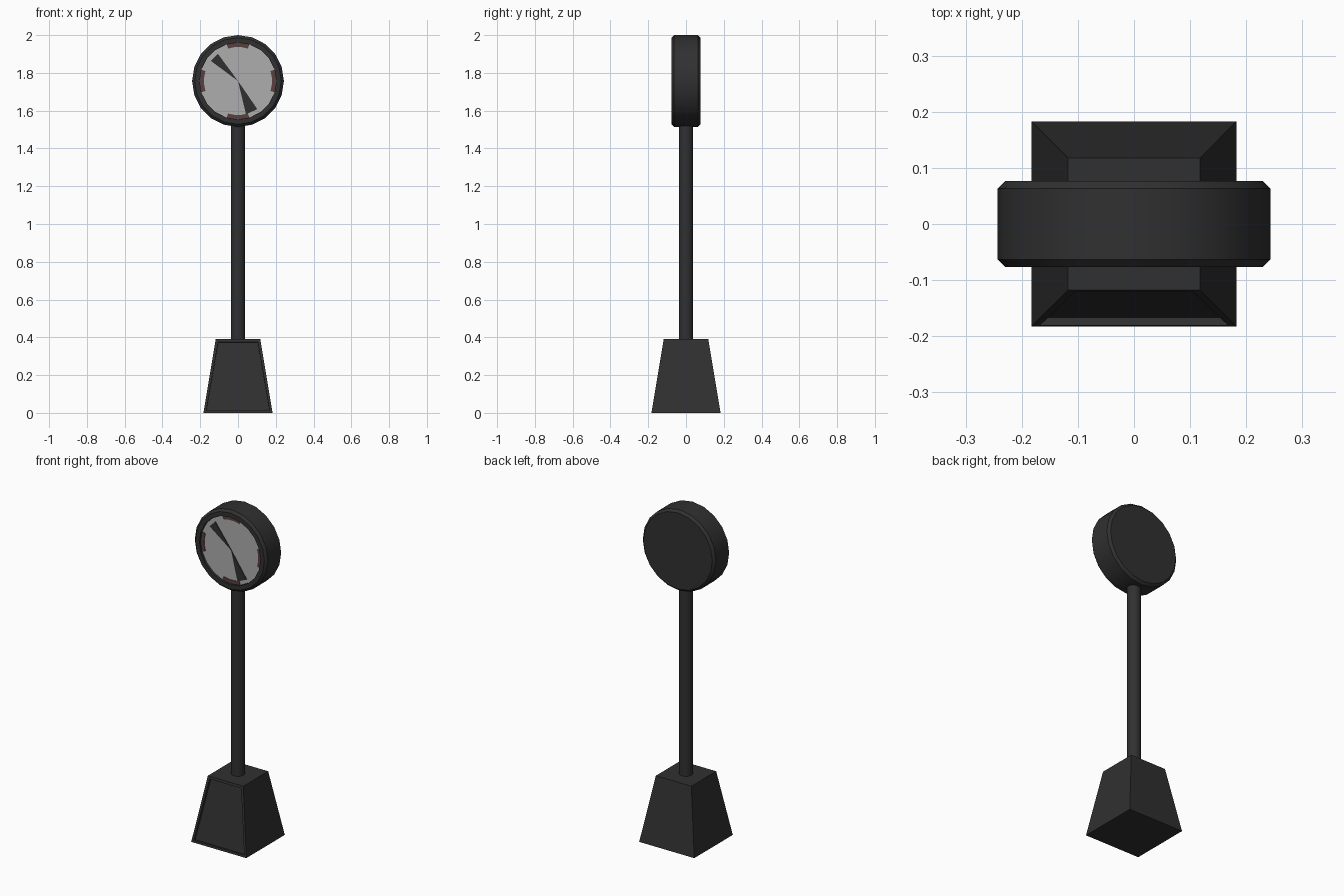
import bpy, bmesh
from math import sin, cos, pi, radians

cube = bpy.data.objects.get("Cube")
if cube:
    bpy.data.objects.remove(cube, do_unlink=True)


def material(name, color):
    m = bpy.data.materials.new(name)
    m.use_nodes = True
    m.diffuse_color = (*color, 1)
    m.node_tree.nodes["Principled BSDF"].inputs["Base Color"].default_value = (*color, 1)
    return m


iron = material("dark iron", (0.03, 0.03, 0.03))
ivory = material("dial grey", (0.42, 0.42, 0.42))
maroon = material("dull maroon", (0.10, 0.05, 0.05))


def finish(bm, name, mats, smooth=False):
    mesh = bpy.data.meshes.new(name)
    bm.to_mesh(mesh)
    bm.free()
    for m in mats:
        mesh.materials.append(m)
    ob = bpy.data.objects.new(name, mesh)
    bpy.context.collection.objects.link(ob)
    if smooth:
        bpy.ops.object.select_all(action='DESELECT')
        ob.select_set(True)
        bpy.context.view_layer.objects.active = ob
        bpy.ops.object.shade_smooth_by_angle(angle=radians(30))
    return ob


SIDES, CENTRE, DIAL_Y = 20, 1.757, -0.062

# Tapered pedestal with a sunken front panel
FOOT, TOP, HEIGHT = 0.183, 0.118, 0.39
bm = bmesh.new()
bmesh.ops.create_cube(bm, size=2)
for v in bm.verts:
    half = TOP if v.co.z > 0 else FOOT
    v.co = (v.co.x * half, v.co.y * half, HEIGHT if v.co.z > 0 else 0)
bm.normal_update()
front = min(bm.faces, key=lambda f: f.normal.y)
bmesh.ops.inset_region(bm, faces=[front], thickness=0.02)
bmesh.ops.inset_region(bm, faces=[front], thickness=0.0005, depth=-0.014)
finish(bm, "pedestal", [iron])

# Round post
bm = bmesh.new()
bmesh.ops.create_cone(bm, cap_ends=True, segments=16, radius1=0.038, radius2=0.038, depth=1.17)
bmesh.ops.translate(bm, verts=bm.verts, vec=(0, 0, 0.965))
finish(bm, "post", [iron], True)

# Clock housing: chamfered drum with a recessed dial, turned about the y axis
profile = [(0.229, 0.077), (0.243, 0.063), (0.243, -0.063),
           (0.229, -0.077), (0.203, -0.077), (0.203, DIAL_Y)]
bm = bmesh.new()
rings = [[bm.verts.new((r * cos(2 * pi * i / SIDES), y, CENTRE + r * sin(2 * pi * i / SIDES)))
          for i in range(SIDES)] for r, y in profile]
for a, b in zip(rings, rings[1:]):
    for i in range(SIDES):
        j = (i + 1) % SIDES
        bm.faces.new((a[i], a[j], b[j], b[i]))
bm.faces.new(rings[0])
dial = bm.faces.new(rings[-1])
dial.material_index = 1
bmesh.ops.recalc_face_normals(bm, faces=bm.faces)
finish(bm, "clock_housing", [iron, ivory], True)


def plate(name, outline, mat, thick=0.003):
    """Thin plate standing on the dial; outline is (x, z) about the dial centre."""
    bm = bmesh.new()
    face = bm.faces.new([bm.verts.new((x, DIAL_Y, CENTRE + z)) for x, z in outline])
    out = bmesh.ops.extrude_face_region(bm, geom=[face])["geom"]
    bmesh.ops.translate(bm, verts=[v for v in out if isinstance(v, bmesh.types.BMVert)],
                        vec=(0, -thick, 0))
    bmesh.ops.recalc_face_normals(bm, faces=bm.faces)
    return finish(bm, name, [mat])


def polar(r, degrees):
    return r * sin(radians(degrees)), r * cos(radians(degrees))


# Quarter-hour marks: short arcs along the rim
for name, turn in (("top", 0), ("left", 90), ("bottom", 180), ("right", 270)):
    arc = (-17, -6, 6, 17)
    outline = [polar(0.202, turn + a) for a in arc] + [polar(0.18, turn + a) for a in reversed(arc)]
    plate("mark_" + name, outline, maroon)

# Hands: wedges widening away from the centre
for name, turn, spread, length in (("hour_hand", 315, 8.5, 0.178), ("minute_hand", 156, 10.5, 0.181)):
    plate(name, [(0, 0), polar(length, turn - spread), polar(length, turn + spread)], iron, 0.004)
